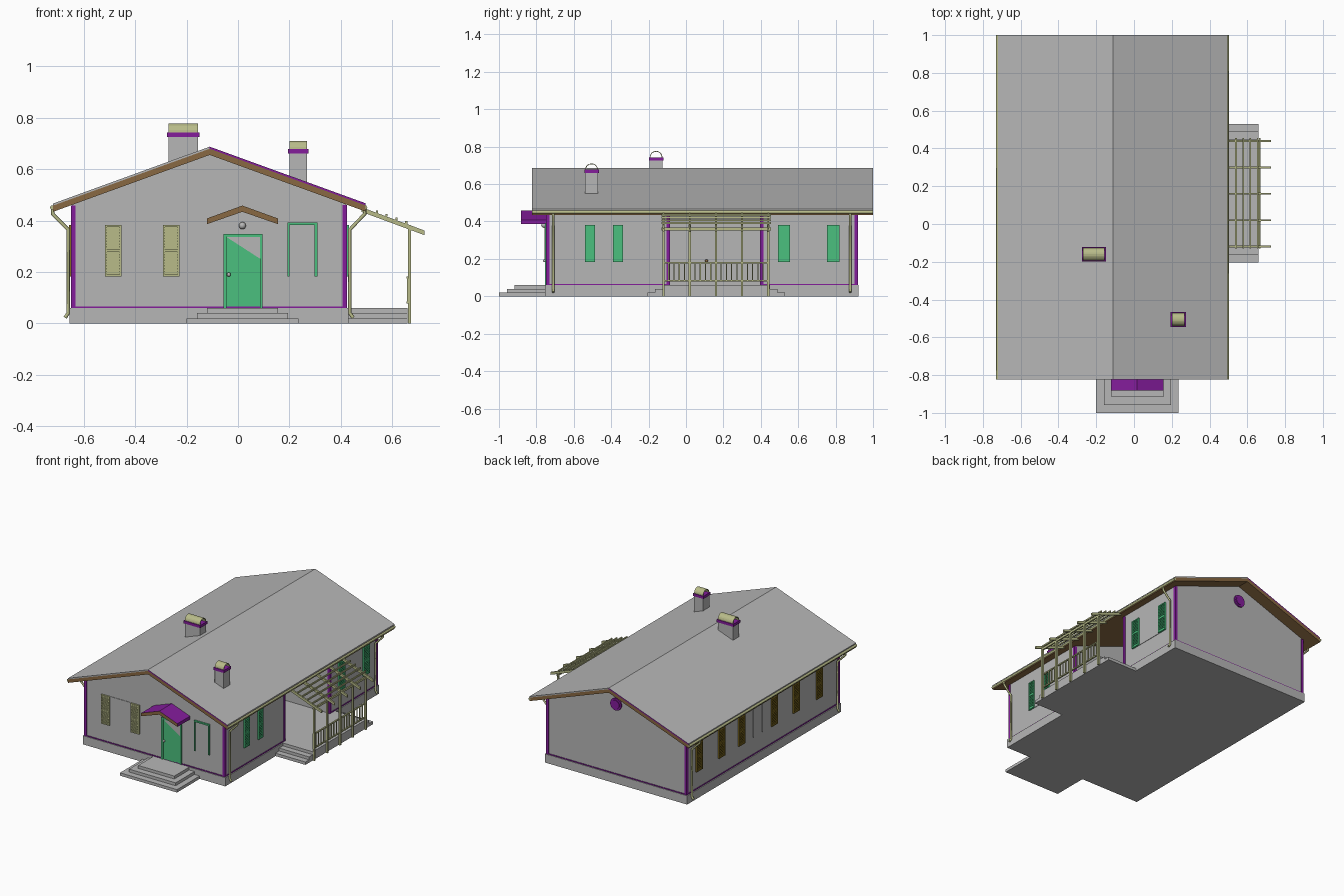
import bpy, bmesh, math
from mathutils import Vector

cube = bpy.data.objects.get("Cube")
if cube:
    bpy.data.objects.remove(cube, do_unlink=True)


def material(name, r, g, b):
    m = bpy.data.materials.new(name)
    m.use_nodes = True
    m.diffuse_color = (r, g, b, 1)
    m.node_tree.nodes["Principled BSDF"].inputs["Base Color"].default_value = (r, g, b, 1)
    return m


GREY = material("plaster grey", .47, .47, .47)
GREEN = material("leaf green", .07, .53, .21)
PURPLE = material("purple trim", .23, .012, .33)
BROWN = material("wood brown", .25, .14, .055)
OLIVE = material("pale olive", .48, .5, .25)
GOLD = material("dark gold", .22, .15, .015)


def finish(name, bm, mats):
    bmesh.ops.recalc_face_normals(bm, faces=bm.faces)
    me = bpy.data.meshes.new(name)
    bm.to_mesh(me)
    bm.free()
    for m in mats:
        me.materials.append(m)
    ob = bpy.data.objects.new(name, me)
    bpy.context.collection.objects.link(ob)
    return ob


def boxes(name, mat, items):
    """Axis-aligned boxes given as (x0, x1, y0, y1, z0, z1)."""
    bm = bmesh.new()
    for x0, x1, y0, y1, z0, z1 in items:
        vs = bmesh.ops.create_cube(bm, size=1)["verts"]
        for v in vs:
            v.co = ((x0 + x1) / 2 + v.co.x * (x1 - x0),
                    (y0 + y1) / 2 + v.co.y * (y1 - y0),
                    (z0 + z1) / 2 + v.co.z * (z1 - z0))
    return finish(name, bm, [mat])


def prism(name, mats, parts, axis="y", rule=None):
    """Extrude (profile, start, end) parts along x or y; rule picks a material from the normal."""
    bm = bmesh.new()
    for pts, a, b in parts:
        vs = [bm.verts.new((u, a, w) if axis == "y" else (a, u, w)) for u, w in pts]
        f = bm.faces.new(vs)
        ext = bmesh.ops.extrude_face_region(bm, geom=[f])["geom"]
        step = Vector((0, b - a, 0) if axis == "y" else (b - a, 0, 0))
        for v in ext:
            if isinstance(v, bmesh.types.BMVert):
                v.co += step
    bmesh.ops.recalc_face_normals(bm, faces=bm.faces)
    if rule:
        for f in bm.faces:
            f.material_index = rule(f.normal)
    return finish(name, bm, mats)


def pipe(name, mat, paths, radius):
    cu = bpy.data.curves.new(name, "CURVE")
    cu.dimensions = "3D"
    cu.bevel_depth = radius
    cu.bevel_resolution = 1
    cu.use_fill_caps = True
    for pts in paths:
        sp = cu.splines.new("POLY")
        sp.points.add(len(pts) - 1)
        for p, co in zip(sp.points, pts):
            p.co = (*co, 1)
    cu.materials.append(mat)
    ob = bpy.data.objects.new(name, cu)
    bpy.context.collection.objects.link(ob)


def round_part(name, mat, loc, radius, depth=None):
    if depth:
        bpy.ops.mesh.primitive_cylinder_add(vertices=20, radius=radius, depth=depth,
                                            location=loc, rotation=(math.pi / 2, 0, 0))
    else:
        bpy.ops.mesh.primitive_uv_sphere_add(segments=14, ring_count=8, radius=radius, location=loc)
    ob = bpy.context.object
    ob.name = name
    ob.data.materials.append(mat)
    bpy.ops.object.shade_smooth_by_angle()


RIDGE = -.11
L, R, F, B = -.645, .42, -.745, .915     # wall planes
P0, P1, PX = -.09, .40, 0.0              # porch recess


def under(x):
    return .655 - .363 * abs(x - RIDGE)


# Walls with the recessed porch, and the foundation
def section(right):
    return [(L, .05), (right, .05), (right, under(right)), (RIDGE, under(RIDGE)), (L, under(L))]


prism("walls", [GREY], [(section(R), F, P0), (section(PX), P0, P1), (section(R), P1, B)])
boxes("foundation", GREY, [(L - .01, R + .01, F - .008, B + .008, 0, .06)])

# Purple corner boards and base trim
e, w = .004, .014
corners = [(cx, cy) for cx in (L, R) for cy in (F, B)]
boards = []
for cx, cy in corners:
    xs = (cx - e, cx + w) if cx == L else (cx - w, cx + e)
    ys = (cy - e, cy + w) if cy == F else (cy - w, cy + e)
    boards.append((*xs, *ys, .06, under(cx) - .002))
boards += [(R - w, R + e, P0 - w, P0 + e, .06, .46), (R - w, R + e, P1 - e, P1 + w, .06, .46)]
boxes("corner_boards", PURPLE, boards)
boxes("base_trim", PURPLE, [
    (L - e, R + e, F - e, F, .06, .066), (L - e, R + e, B, B + e, .06, .066),
    (L - e, L, F, B, .06, .066), (R, R + e, F, P0, .06, .066), (R, R + e, P1, B, .06, .066)])

# Roof: timber panels below, thin covering above
Y0, Y1 = -.823, 1.0
for side, eave in (("left", -.72), ("right", .495)):
    def slab(lo, hi):
        return [(RIDGE, under(RIDGE) + lo), (eave, under(eave) + lo),
                (eave, under(eave) + hi), (RIDGE, under(RIDGE) + hi)]
    prism("roof_timber_" + side, [BROWN], [(slab(0, .024), Y0, Y1)])
    trim = -1 if side == "right" else 1
    prism("roof_cover_" + side, [GREY, PURPLE], [(slab(.024, .032), Y0 - .001, Y1)],
          rule=lambda n: 1 if n.y * trim > .9 else 0)

# Gutters and downspouts
pipe("gutters", OLIVE, [[(x, Y0, .45), (x, Y1, .45)] for x in (-.722, .494)], .009)
spouts = []
for y in (-.71, .878):
    for gx, wx, s in ((-.72, L - .015, -1), (.492, R + .015, 1)):
        spouts.append([(gx, y, .445), (gx, y, .425), (wx, y, .365), (wx, y, .04), (wx + s * .012, y, .022)])
pipe("downspouts", OLIVE, spouts, .007)

# Chimneys with band and arched cap
for name, x0, x1, yc, top, h in (("wide", -.27, -.155, -.16, .725, .034), ("narrow", .2, .268, -.505, .66, .032)):
    r = .034
    boxes(name + "_chimney", GREY, [(x0, x1, yc - r, yc + r, .5, top)])
    boxes(name + "_chimney_band", PURPLE, [(x0 - .006, x1 + .006, yc - r - .005, yc + r + .005, top, top + .018)])
    angles = [math.pi * i / 12 for i in range(13)]
    arc = [(yc + r * math.cos(a), top + .018 + h * math.sin(a)) for a in angles]
    arc += [(yc + (r - .004) * math.cos(a), top + .018 + (h - .004) * math.sin(a)) for a in reversed(angles)]
    prism(name + "_chimney_cap", [OLIVE], [(arc, x0, x1)], axis="x")

# Steps, each tread set back from the one below
boxes("front_steps", GREY, [(-.2 + .04 * i, .235 - .04 * i, -1 + .042 * i, F, .02 * i, .02 * i + .02) for i in range(3)])
boxes("porch_steps", GREY, [(R, .658, -.205 + .04 * i, .53 - .04 * i, .02 * i, .02 * i + .02) for i in range(3)])

# Canopy over the front door
CX, CZ = .017, .458
for side, s in (("left", -1), ("right", 1)):
    ex = CX + s * .138
    prism("canopy_" + side, [BROWN, PURPLE],
          [([(CX, CZ), (ex, CZ - .05), (ex, CZ - .072), (CX, CZ - .024)], -.882, F)],
          rule=lambda n: 1 if n.z > .5 or abs(n.x) > .9 else 0)
round_part("door_lamp", GREY, (CX, F - .015, .38), .014)


# Wall fittings: u runs along the wall, d is the distance out of it
def on_wall(wall, u0, u1, d0, d1, z0, z1):
    axis, pos, s = wall
    a, b = sorted((pos + s * d0, pos + s * d1))
    return (u0, u1, a, b, z0, z1) if axis == "y" else (a, b, u0, u1, z0, z1)


FRONT, LEFT, RIGHT, PORCH = ("y", F, -1), ("x", L, -1), ("x", R, 1), ("x", PX, 1)


def shutter(name, mat, wall, u0, u1, z0=.183, z1=.382, t=.008):
    mid = (z0 + z1) / 2
    parts = [(u0, u0 + t, z0, z1), (u1 - t, u1, z0, z1), (u0, u1, z0, z0 + t),
             (u0, u1, z1 - t, z1), (u0, u1, mid - t / 2, mid + t / 2)]
    items = [on_wall(wall, a, b, 0, .012, c, d) for a, b, c, d in parts]
    items.append(on_wall(wall, u0 + t, u1 - t, 0, .004, z0, z1))
    for lo, hi in ((z0 + t, mid - t / 2), (mid + t / 2, z1 - t)):
        pitch = (hi - lo) / 8
        for i in range(8):
            z = lo + pitch * (i + .25)
            items.append(on_wall(wall, u0 + t, u1 - t, 0, .009, z, z + pitch * .5))
    boxes(name, mat, items)


windows = [("front", OLIVE, FRONT, -.452, -.292, .065), ("right_front", GREEN, RIGHT, -.487, -.39, .053),
           ("right_rear", GREEN, RIGHT, .557, .755, .066), ("left_rear", GOLD, LEFT, .575, .755, .065),
           ("left_middle", GOLD, LEFT, .0, .29, .065), ("left_front", GOLD, LEFT, -.49, -.305, .065)]
for name, mat, wall, u0, u1, sw in windows:
    boxes(name + "_window", GREY, [on_wall(wall, u0, u1, 0, .003, .183, .382)])
    shutter(name + "_shutter_a", mat, wall, u0 - sw, u0)
    shutter(name + "_shutter_b", mat, wall, u1, u1 + sw)
boxes("left_middle_mullions", GREY, [on_wall(LEFT, u, u + .008, 0, .007, .183, .382) for u in (.09, .19)])

# Front door with frame, slanted pane and handle
boxes("door_leaf", GREEN, [on_wall(FRONT, -.045, .085, 0, .004, .06, .336)])
boxes("door_frame", GREEN, [on_wall(FRONT, a, b, 0, .01, c, d) for a, b, c, d in
                            ((-.057, -.045, .06, .348), (.085, .095, .06, .348), (-.045, .085, .336, .348))])
prism("door_pane", [GREY], [([(-.045, .336), (.085, .336), (.085, .252)], F - .006, F - .004)])
round_part("door_handle", GREY, (-.036, F - .012, .19), .008)

# Small window beside the door
boxes("side_window_pane", GREY, [on_wall(FRONT, .2, .298, 0, .003, .183, .384)])
boxes("side_window_frame", GREEN, [on_wall(FRONT, a, b, 0, .01, c, d) for a, b, c, d in
                                   ((.193, .2, .183, .393), (.298, .309, .183, .393), (.2, .298, .383, .393))])

# Porch door
boxes("porch_door", GREY, [on_wall(PORCH, .09, .24, 0, .006, .06, .36)])
round_part("porch_door_handle", BROWN, (PX + .014, .11, .19), .008)

# Round vent in the rear gable
round_part("gable_vent", PURPLE, (RIDGE, B + .003, .545), .042, .012)
round_part("gable_vent_face", PURPLE, (RIDGE, B + .008, .545), .03, .012)

# Pergola: posts, sloping rafters, long battens
bays = [-.12 + .14 * i for i in range(5)]


def slope(x):
    return .448 - .37 * (x - .49)


boxes("pergola_posts", OLIVE, [(.66, .672, y - .006, y + .006, 0, slope(.666)) for y in bays])
prism("pergola_rafters", [OLIVE],
      [([(.48, slope(.48)), (.724, slope(.724)), (.724, slope(.724) - .018), (.48, slope(.48) - .018)],
        y - .005, y + .005) for y in bays])
boxes("pergola_battens", OLIVE, [(x - .004, x + .004, -.13, .455, slope(x), slope(x) + .01)
                                 for x in (.54, .578, .616, .654)])
boxes("pergola_beam", OLIVE, [(.661, .671, -.13, .455, slope(.666) - .03, slope(.666) - .015)])

# Porch railing
rail = [(.654, .664, bays[0], bays[-1], z, z + .008) for z in (.078, .174)]
rail += [(.656, .662, y - .003, y + .003, .08, .175)
         for y in [bays[0] + .028 * i for i in range(21)]]
boxes("porch_railing", OLIVE, rail)
